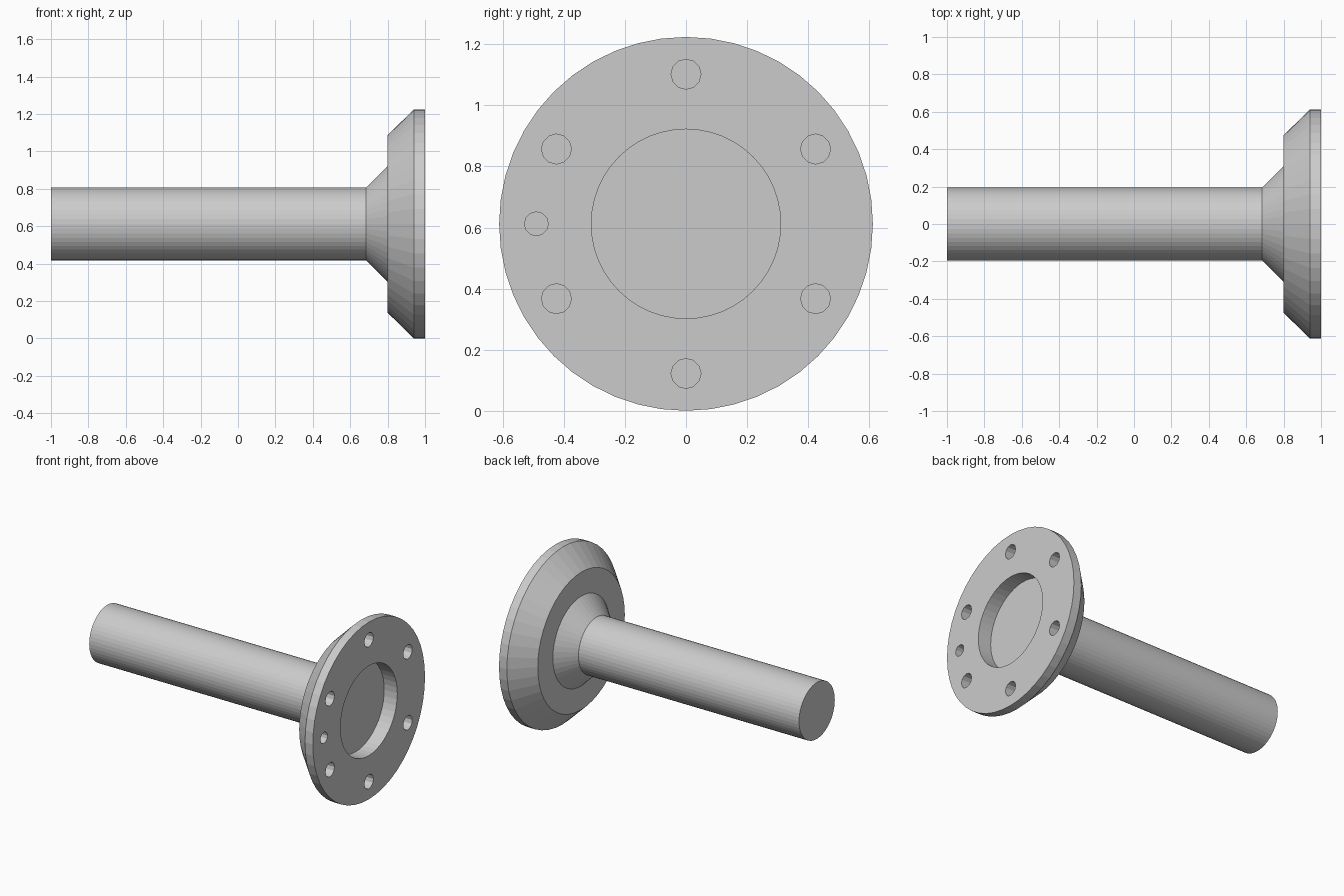
import bpy, bmesh
from math import cos, sin, pi, radians
from mathutils import Matrix, Vector

if "Cube" in bpy.data.objects:
    bpy.data.objects.remove(bpy.data.objects["Cube"])

R = 0.612          # flange radius, also the height of the axis
SIDES = 48


def lathe(name, profile, sides):
    """Revolve (x, radius) points around the x axis, closing both ends."""
    bm = bmesh.new()
    rings = [[bm.verts.new((x, r * sin(2 * pi * i / sides), R + r * cos(2 * pi * i / sides)))
              for i in range(sides)] for x, r in profile]
    for a, b in zip(rings, rings[1:]):
        for i in range(sides):
            j = (i + 1) % sides
            bm.faces.new((a[i], a[j], b[j], b[i]))
    bm.faces.new(rings[0])
    bm.faces.new(rings[-1])
    bmesh.ops.recalc_face_normals(bm, faces=bm.faces)
    mesh = bpy.data.meshes.new(name)
    bm.to_mesh(mesh)
    bm.free()
    obj = bpy.data.objects.new(name, mesh)
    bpy.context.collection.objects.link(obj)
    return obj


# Shaft, neck cone, bevelled flange and round recess in one turned profile
shaft = lathe("flanged_shaft", [
    (-1, 0.195), (0.685, 0.195), (0.80, 0.31), (0.80, 0.475),
    (0.94, R), (1, R), (1, 0.31), (0.90, 0.31)], SIDES)

# Blind holes: six bolt holes and one smaller locating hole
bm = bmesh.new()
depth = 0.1
for angle, radius in [(a, 0.049) for a in range(0, 360, 60)] + [(270, 0.039)]:
    a = radians(angle)
    place = (Matrix.Translation((1, 0.49 * sin(a), R + 0.49 * cos(a)))
             @ Matrix.Rotation(pi / 2, 4, 'Y'))
    bmesh.ops.create_cone(bm, cap_ends=True, segments=12, radius1=radius,
                          radius2=radius, depth=2 * depth, matrix=place)
mesh = bpy.data.meshes.new("hole_cutter")
bm.to_mesh(mesh)
bm.free()
cutter = bpy.data.objects.new("hole_cutter", mesh)
bpy.context.collection.objects.link(cutter)
cutter.hide_render = True
cutter.hide_set(True)

cut = shaft.modifiers.new("holes", 'BOOLEAN')
cut.operation = 'DIFFERENCE'
cut.solver = 'EXACT'
cut.object = cutter
